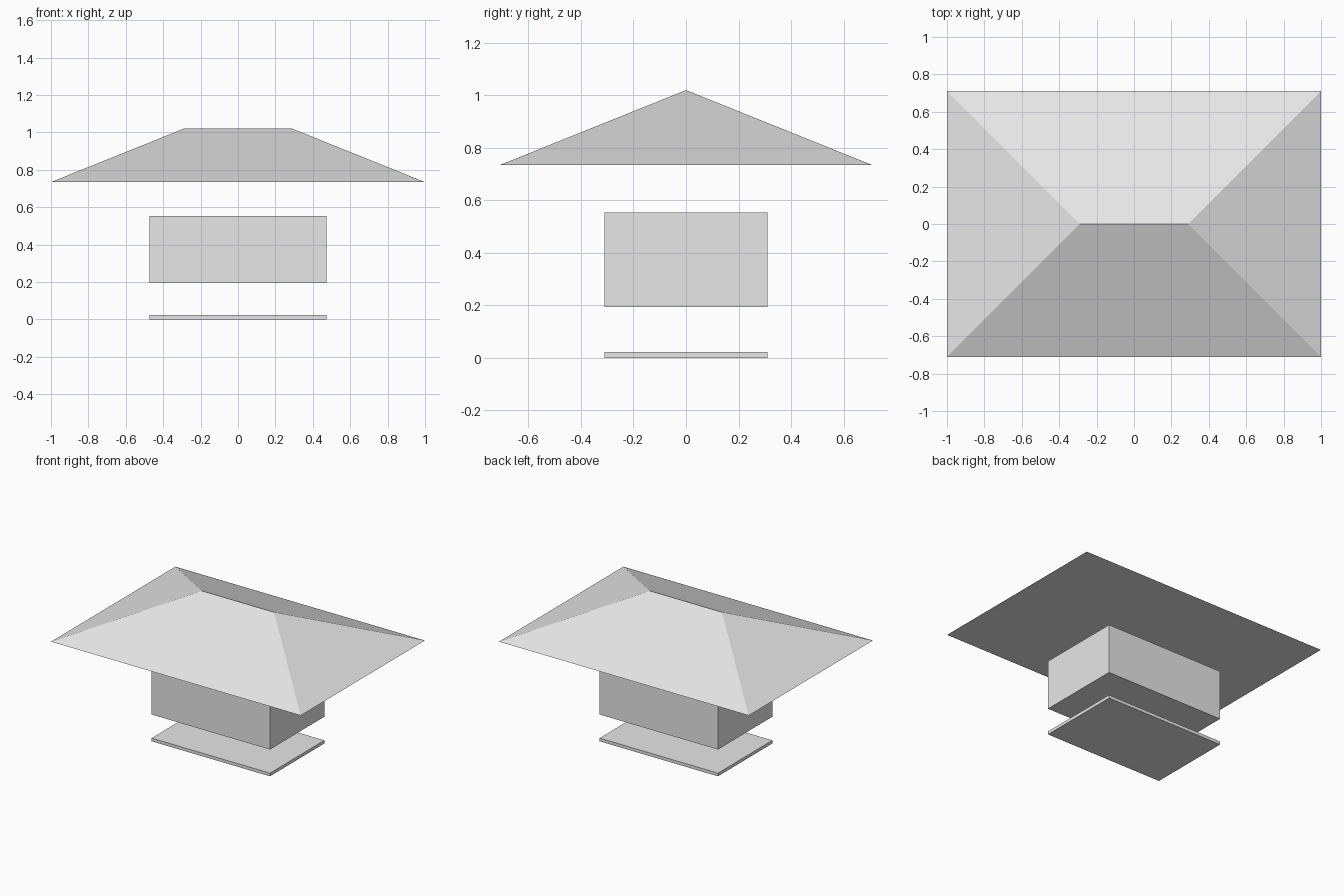
import bpy
import bmesh

cube = bpy.data.objects.get("Cube")
if cube:
    bpy.data.objects.remove(cube, do_unlink=True)

# One plain grey for every part
GREY = (0.8, 0.8, 0.8, 1.0)
grey = bpy.data.materials.new("plain grey")
grey.use_nodes = True
grey.diffuse_color = GREY
grey.node_tree.nodes["Principled BSDF"].inputs["Base Color"].default_value = GREY


def make_box(name, half_x, half_y, bottom, top, ridge=None):
    """A flat-shaded box; with a ridge half-length, its top closes to a hip ridge."""
    bm = bmesh.new()
    bmesh.ops.create_cube(bm, size=2)
    for v in bm.verts:
        is_top = v.co.z > 0
        v.co.x *= half_x
        v.co.y *= half_y
        v.co.z = top if is_top else bottom
        if is_top and ridge is not None:
            v.co.x = ridge if v.co.x > 0 else -ridge
            v.co.y = 0
    bmesh.ops.remove_doubles(bm, verts=bm.verts[:], dist=0.001)
    bmesh.ops.recalc_face_normals(bm, faces=bm.faces[:])
    mesh = bpy.data.meshes.new(name)
    bm.to_mesh(mesh)
    bm.free()
    mesh.materials.append(grey)
    obj = bpy.data.objects.new(name, mesh)
    bpy.context.collection.objects.link(obj)
    return obj


HALF_X, HALF_Y = 0.474, 0.311

# Thin floor slab and room block share a footprint
make_box("floor_slab", HALF_X, HALF_Y, 0, 0.023)
make_box("room_block", HALF_X, HALF_Y, 0.194, 0.553)

# Floating hipped roof with wide eaves
make_box("hipped_roof", 1.0, 0.711, 0.734, 1.02, ridge=0.289)
